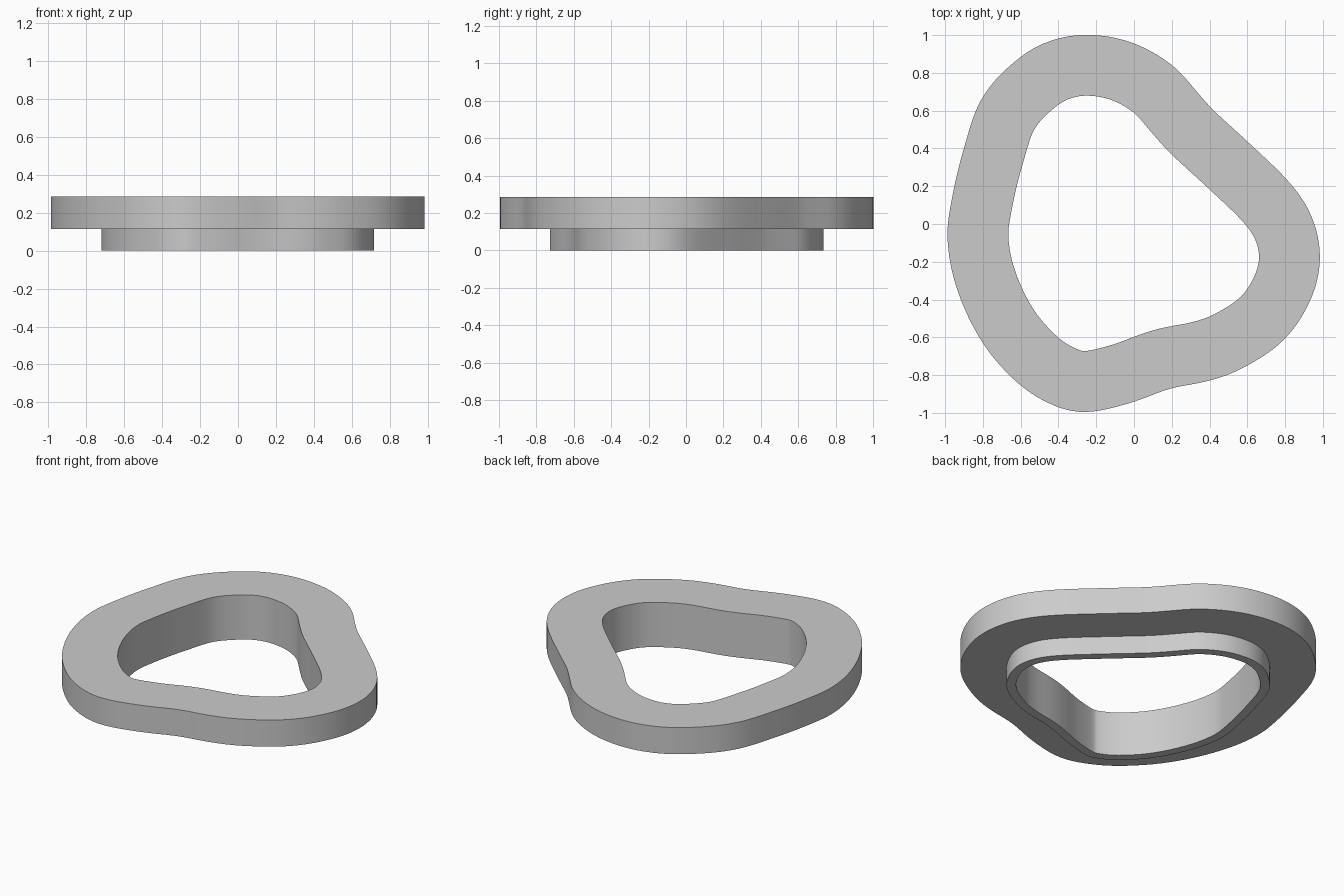
import bpy
import bmesh
import math
from mathutils import Vector
from mathutils.geometry import interpolate_bezier

if "Cube" in bpy.data.objects:
    bpy.data.objects.remove(bpy.data.objects["Cube"], do_unlink=True)

# Centreline of the wide flange, clockwise from the back
CENTRELINE = [
    (-.235, .84), (-.065, .808), (.1, .715), (.215, .59), (.3, .495), (.5, .31),
    (.7, .115), (.79, -.02), (.823, -.178), (.785, -.34), (.675, -.503),
    (.49, -.625), (.35, -.675), (.17, -.711), (.05, -.75), (-.05, -.788),
    (-.255, -.834), (-.365, -.81), (-.5, -.728), (-.66, -.55), (-.78, -.305),
    (-.826, -.075), (-.803, .118), (-.743, .365), (-.66, .593), (-.5, .758),
    (-.37, .823),
]
HALF_WIDTH = 0.161
COLLAR_WALL = 0.055
STEP_Z = 0.115
TOP_Z = 0.285


def smooth_loop(points, spacing=0.025):
    """Even, fair closed curve through the given points."""
    pts = [Vector((x, y, 0)) for x, y in points]
    count = len(pts)
    tangents = [(pts[(i + 1) % count] - pts[i - 1]).normalized() for i in range(count)]
    loop = []
    for i in range(count):
        j = (i + 1) % count
        length = (pts[j] - pts[i]).length
        steps = max(2, round(length / spacing))
        loop += interpolate_bezier(pts[i], pts[i] + tangents[i] * length / 3,
                                   pts[j] - tangents[j] * length / 3, pts[j],
                                   steps + 1)[:-1]
    # Fair the curve without shrinking it
    for _ in range(20):
        for factor in (0.5, -0.51):
            size = len(loop)
            loop = [p + factor * ((loop[i - 1] + loop[(i + 1) % size]) / 2 - p)
                    for i, p in enumerate(loop)]
    return loop


def outward_normals(loop):
    size = len(loop)
    result = []
    for i in range(size):
        along = (loop[(i + 1) % size] - loop[i - 1]).normalized()
        result.append(Vector((-along.y, along.x, 0)))
    return result


def sweep_ring(name, loop, section, material):
    """Sweep a closed (offset, height) section around the loop."""
    bm = bmesh.new()
    normals = outward_normals(loop)
    rings = [[bm.verts.new(p + n * offset + Vector((0, 0, height)))
              for p, n in zip(loop, normals)] for offset, height in section]
    size = len(loop)
    for r, ring in enumerate(rings):
        following = rings[(r + 1) % len(rings)]
        for i in range(size):
            j = (i + 1) % size
            bm.faces.new((ring[i], ring[j], following[j], following[i]))
    bmesh.ops.recalc_face_normals(bm, faces=bm.faces)
    mesh = bpy.data.meshes.new(name)
    bm.to_mesh(mesh)
    bm.free()
    mesh.materials.append(material)
    obj = bpy.data.objects.new(name, mesh)
    bpy.context.collection.objects.link(obj)
    bpy.ops.object.select_all(action='DESELECT')
    obj.select_set(True)
    bpy.context.view_layer.objects.active = obj
    bpy.ops.object.shade_smooth_by_angle(angle=math.radians(30))
    return obj


grey = bpy.data.materials.new("plain_grey")
grey.use_nodes = True
grey.diffuse_color = (0.6, 0.6, 0.6, 1)
grey.node_tree.nodes["Principled BSDF"].inputs["Base Color"].default_value = grey.diffuse_color

# Wide flange on top with a thin collar below, sharing one inner wall
collar = COLLAR_WALL - HALF_WIDTH
section = [
    (-HALF_WIDTH, TOP_Z), (HALF_WIDTH, TOP_Z), (HALF_WIDTH, STEP_Z),
    (collar, STEP_Z), (collar, 0), (-HALF_WIDTH, 0),
]
sweep_ring("flanged_ring", smooth_loop(CENTRELINE), section, grey)
